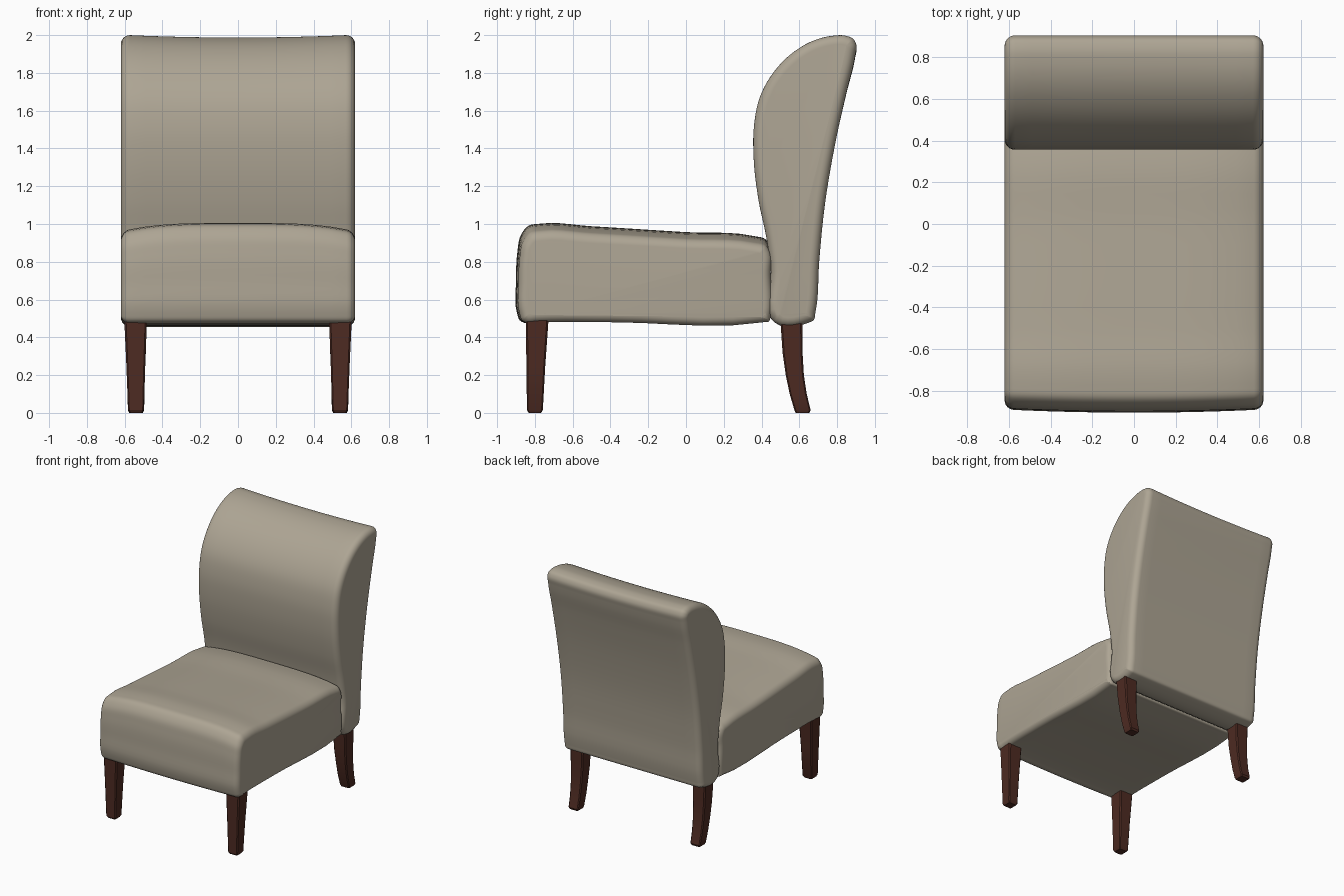
import bpy, bmesh, math
from mathutils import Vector

if "Cube" in bpy.data.objects:
    bpy.data.objects.remove(bpy.data.objects["Cube"])


def material(name, rgb):
    m = bpy.data.materials.new(name)
    m.diffuse_color = (*rgb, 1)
    m.use_nodes = True
    m.node_tree.nodes["Principled BSDF"].inputs["Base Color"].default_value = m.diffuse_color
    return m


fabric = material("beige fabric", (0.42, 0.375, 0.295))
wood = material("dark brown wood", (0.075, 0.024, 0.016))


def finish(bm, name, mat, angle):
    bmesh.ops.recalc_face_normals(bm, faces=bm.faces)
    me = bpy.data.meshes.new(name)
    bm.to_mesh(me)
    bm.free()
    ob = bpy.data.objects.new(name, me)
    bpy.context.collection.objects.link(ob)
    me.materials.append(mat)
    bpy.ops.object.select_all(action='DESELECT')
    ob.select_set(True)
    bpy.context.view_layer.objects.active = ob
    bpy.ops.object.shade_smooth_by_angle(angle=math.radians(angle))
    return ob


def smooth_loop(pts, n=5):
    """Closed Catmull-Rom curve through the profile points."""
    pts = [Vector(p) for p in pts]
    out, k = [], len(pts)
    for i in range(k):
        a, b, c, d = (pts[(i + j) % k] for j in (-1, 0, 1, 2))
        # centripetal-like tangents keep uneven spacing from overshooting
        l0, l1, l2 = ((b - a).length, (c - b).length, (d - c).length)
        m1 = ((b - a) / l0 * l1 + (c - b) / l1 * l0) / (l0 + l1) * l1
        m2 = ((c - b) / l1 * l2 + (d - c) / l2 * l1) / (l1 + l2) * l1
        for s in range(n):
            t = s / n
            out.append(b * (2*t**3 - 3*t**2 + 1) + m1 * (t**3 - 2*t**2 + t)
                       + c * (3*t**2 - 2*t**3) + m2 * (t**3 - t**2))
    return out


def cushion(name, profile, half, r, shape):
    """Profile (y, z) swept along x with rounded side edges, then shaped."""
    loop = smooth_loop(profile)
    k = len(loop)
    area = sum(loop[i].cross(loop[(i + 1) % k]) for i in range(k))
    sgn = 1 if area > 0 else -1
    inward = []
    for i in range(k):
        t = (loop[(i + 1) % k] - loop[i - 1]).normalized()
        inward.append(Vector((-t.y, t.x)) * sgn)
    steps = [(half - r + r * math.sin(a), r * (1 - math.cos(a)))
             for a in (math.pi / 2 * i / 6 for i in range(7))]
    stations = [(-x, d) for x, d in reversed(steps)]
    stations += [((half - r) * (i / 7 - 1), 0) for i in range(1, 14)]
    stations += steps
    bm = bmesh.new()
    rings = []
    for x, d in stations:
        ring = []
        for p, nrm in zip(loop, inward):
            q = p + nrm * d
            y, z = shape(x / half, q.x, q.y)
            ring.append(bm.verts.new((x, y, z)))
        rings.append(ring)
    for a, b in zip(rings, rings[1:]):
        for i in range(k):
            j = (i + 1) % k
            bm.faces.new((a[i], a[j], b[j], b[i]))
    bm.faces.new(rings[0])
    bm.faces.new(rings[-1])
    return finish(bm, name, fabric, 50)


# Seat: sloping, crowned top and slightly bowed front
def seat_shape(u, y, z):
    w = min(1, max(0, (z - 0.55) / 0.4))
    f = max(0, (-0.6 - y) / 0.3)
    return y + 0.015 * f * u * u, z - 0.045 * w * abs(u) ** 3.5


cushion("seat", [
    (-0.85, 0.475), (-0.88, 0.49), (-0.895, 0.53), (-0.90, 0.70), (-0.893, 0.85),
    (-0.875, 0.94), (-0.835, 0.99), (-0.77, 1.002), (-0.5, 0.988), (0.0, 0.957),
    (0.36, 0.936), (0.42, 0.92), (0.445, 0.88), (0.448, 0.75), (0.448, 0.51),
    (0.44, 0.485), (0.41, 0.48), (-0.4, 0.48), (-0.8, 0.478)],
    0.62, 0.045, seat_shape)


# Back: curved, flaring upwards, with a shallow dip along the top
def back_shape(u, y, z):
    w = min(1, max(0, (z - 1.5) / 0.5))
    return y, z - 0.015 * w * (1 - u * u)


cushion("back", [
    (0.47, 0.478), (0.45, 0.50), (0.449, 0.75), (0.425, 0.93), (0.385, 1.12),
    (0.358, 1.35), (0.36, 1.52), (0.39, 1.67), (0.46, 1.80), (0.56, 1.905),
    (0.68, 1.975), (0.77, 1.998), (0.85, 1.998), (0.885, 1.983), (0.902, 1.95),
    (0.895, 1.89), (0.85, 1.70), (0.785, 1.40), (0.735, 1.10), (0.705, 0.80),
    (0.685, 0.53), (0.675, 0.49), (0.65, 0.478)],
    0.62, 0.05, back_shape)


# Legs: chamfered square sections, mirrored left to right
def leg(name, sections):
    bm = bmesh.new()
    rings = []
    for z, xc, yc, h in sections:
        c = h * 0.84
        outline = [(h, -c), (h, c), (c, h), (-c, h), (-h, c), (-h, -c), (-c, -h), (c, -h)]
        rings.append([bm.verts.new((xc + x, yc + y, z)) for x, y in outline])
    for a, b in zip(rings, rings[1:]):
        for i in range(8):
            j = (i + 1) % 8
            bm.faces.new((a[i], a[j], b[j], b[i]))
    bm.faces.new(rings[0])
    bm.faces.new(rings[-1])
    ob = finish(bm, name, wood, 30)
    ob.modifiers.new("mirror", 'MIRROR')


leg("front_leg", [(0.0, 0.54, -0.80, 0.033), (0.015, 0.54, -0.80, 0.042),
                  (0.25, 0.541, -0.795, 0.05), (0.49, 0.542, -0.788, 0.06)])
leg("back_leg", [(0.0, 0.54, 0.617, 0.036), (0.015, 0.54, 0.617, 0.043),
                 (0.1, 0.54, 0.594, 0.045), (0.2, 0.541, 0.576, 0.048),
                 (0.32, 0.541, 0.564, 0.053), (0.49, 0.542, 0.558, 0.058)])
